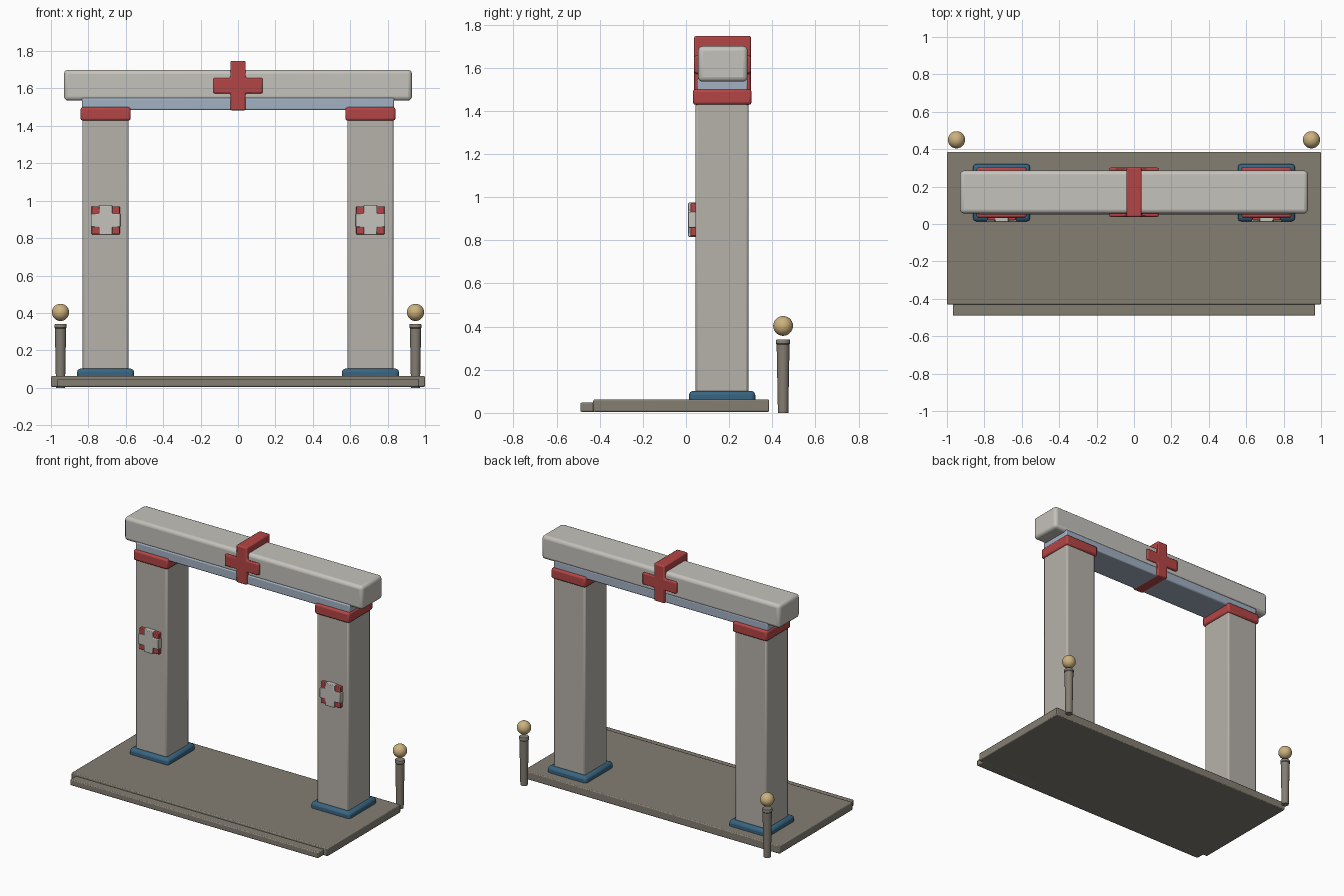
import bpy, bmesh, math
from mathutils import Vector

if "Cube" in bpy.data.objects:
    bpy.data.objects.remove(bpy.data.objects["Cube"])


def material(name, rgb):
    m = bpy.data.materials.new(name)
    m.diffuse_color = (*rgb, 1)
    m.use_nodes = True
    m.node_tree.nodes["Principled BSDF"].inputs["Base Color"].default_value = m.diffuse_color
    return m


STONE = material("pale_stone", (0.56, 0.54, 0.50))
PILLAR = material("pillar_stone", (0.47, 0.44, 0.40))
PAVING = material("paving", (0.23, 0.21, 0.17))
RED = material("red", (0.46, 0.06, 0.06))
BLUE = material("dark_blue", (0.04, 0.13, 0.22))
PALE_BLUE = material("pale_blue", (0.36, 0.44, 0.54))
GOLD = material("gold", (0.60, 0.44, 0.21))


def finish(name, bm, mat, bevel=0, segments=2):
    bmesh.ops.recalc_face_normals(bm, faces=bm.faces)
    mesh = bpy.data.meshes.new(name)
    bm.to_mesh(mesh)
    bm.free()
    mesh.materials.append(mat)
    ob = bpy.data.objects.new(name, mesh)
    bpy.context.collection.objects.link(ob)
    if bevel:
        mod = ob.modifiers.new("bevel", 'BEVEL')
        mod.width, mod.segments = bevel, segments
    bpy.ops.object.select_all(action='DESELECT')
    ob.select_set(True)
    bpy.context.view_layer.objects.active = ob
    bpy.ops.object.shade_smooth_by_angle(angle=math.radians(35))
    return ob


def box(name, lo, hi, mat, bevel=0.008, segments=2):
    lo, hi = Vector(lo), Vector(hi)
    bm = bmesh.new()
    bmesh.ops.create_cube(bm, size=1)
    for v in bm.verts:
        v.co = (lo + hi) / 2 + v.co * (hi - lo)
    return finish(name, bm, mat, bevel, segments)


def plus(name, x, z, reach, half, y0, y1, mat, bevel):
    """Plus-shaped outline extruded from y0 to y1."""
    r, h = reach, half
    quarter = [(h, h), (h, r), (-h, r)]
    bm = bmesh.new()
    verts = []
    for k in range(4):
        c, s = round(math.cos(k * math.pi / 2)), round(math.sin(k * math.pi / 2))
        verts += [bm.verts.new((x + a * c - b * s, y0, z + a * s + b * c)) for a, b in quarter]
    face = bm.faces.new(verts)
    out = bmesh.ops.extrude_face_region(bm, geom=[face])
    for v in out["geom"]:
        if isinstance(v, bmesh.types.BMVert):
            v.co.y = y1
    return finish(name, bm, mat, bevel)


def lathe(name, x, y, profile, mat, sides=20):
    """Solid of revolution from (radius, z) points."""
    bm = bmesh.new()
    rings = [[bm.verts.new((x + r * math.cos(2 * math.pi * i / sides),
                            y + r * math.sin(2 * math.pi * i / sides), z))
              for i in range(sides)] for r, z in profile]
    for a, b in zip(rings, rings[1:]):
        for i in range(sides):
            j = (i + 1) % sides
            bm.faces.new((a[i], a[j], b[j], b[i]))
    bm.faces.new(rings[0])
    bm.faces.new(rings[-1])
    return finish(name, bm, mat)


# Platform and front step
box("platform", (-1, -0.43, 0.005), (1, 0.385, 0.062), PAVING, 0.006)
box("front_step", (-0.968, -0.49, 0.005), (0.968, -0.42, 0.047), PAVING, 0.006)

for side, s in (("left", -1), ("right", 1)):
    cx = 0.708 * s

    # Pillar with foot and cap
    box(side + "_foot", (cx - 0.153, 0.014, 0.04), (cx + 0.153, 0.321, 0.102), BLUE, 0.018)
    box(side + "_pillar", (cx - 0.123, 0.044, 0.08), (cx + 0.123, 0.29, 1.46), PILLAR, 0.011)
    box(side + "_cap", (cx - 0.134, 0.032, 1.428), (cx + 0.134, 0.304, 1.50), RED, 0.012)

    # Plaque with raised cross
    box(side + "_plaque", (cx - 0.076, 0.02, 0.82), (cx + 0.076, 0.06, 0.97), RED, 0.004)
    plus(side + "_plaque_cross", cx, 0.895, 0.079, 0.036, 0.01, 0.055, STONE, 0.004)

    # Bollard and floating ball behind the platform
    bx, by = 0.949 * s, 0.45
    lathe(side + "_bollard", bx, by,
          [(0.024, 0.0), (0.030, 0.318), (0.033, 0.322), (0.033, 0.335), (0.030, 0.341)], PAVING)
    bm = bmesh.new()
    bmesh.ops.create_uvsphere(bm, u_segments=24, v_segments=14, radius=0.046)
    bmesh.ops.translate(bm, verts=bm.verts, vec=(bx, by, 0.403))
    finish(side + "_ball", bm, GOLD)

# Lintel
box("under_lintel", (-0.835, 0.05, 1.484), (0.835, 0.286, 1.55), PALE_BLUE, 0.008)
box("lintel_beam", (-0.93, 0.056, 1.535), (0.93, 0.286, 1.70), STONE, 0.022, 3)

# Cross clasping the lintel, showing at front, back and top
plus("lintel_cross", 0, 1.615, 0.132, 0.041, 0.038, 0.301, RED, 0.008)
